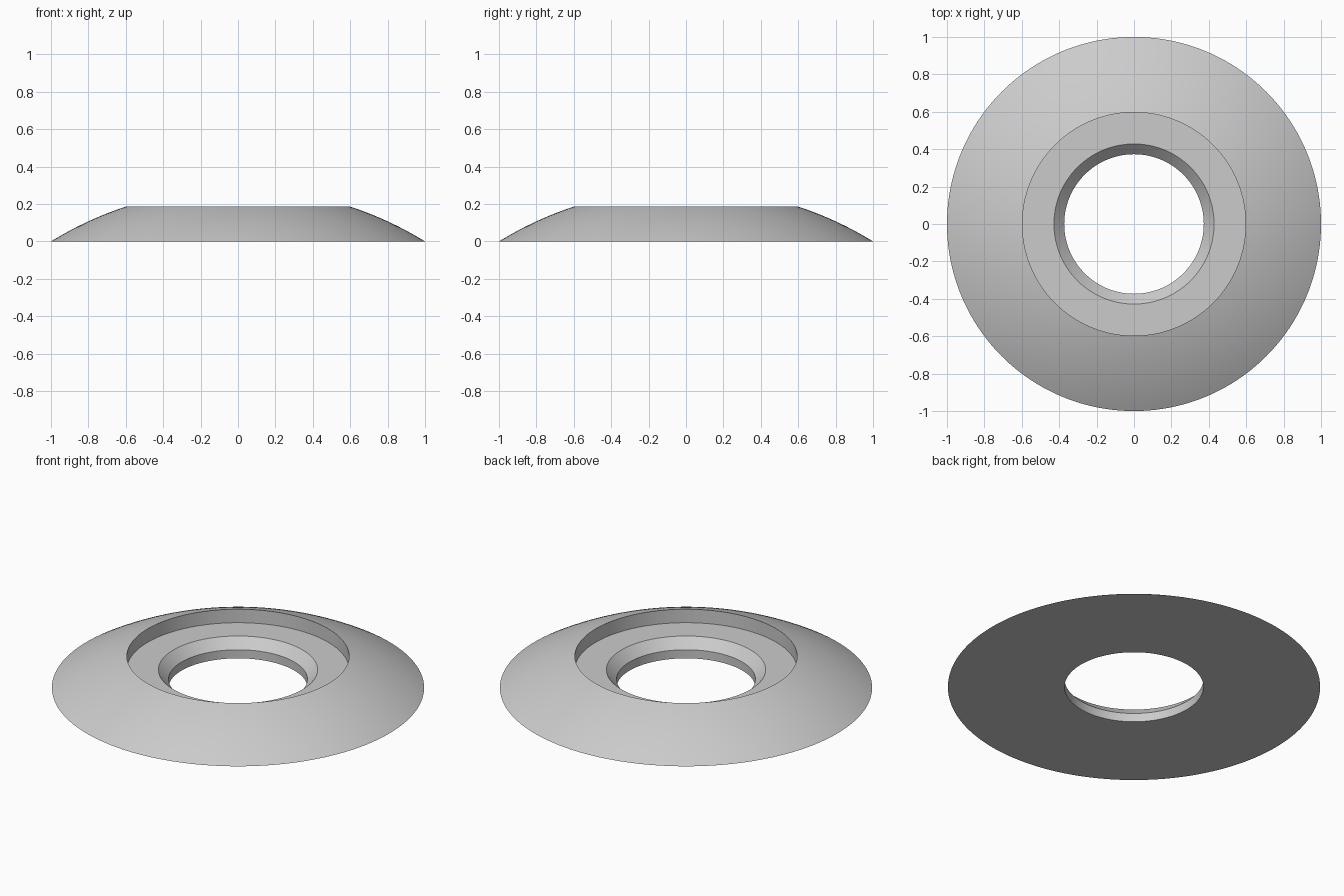
import bpy, bmesh, math

cube = bpy.data.objects.get("Cube")
if cube:
    bpy.data.objects.remove(cube, do_unlink=True)

# Main dimensions
OUTER, RIM, LEDGE, BORE = 1.0, 0.597, 0.428, 0.373
TOP, LEDGE_Z, BEVEL_Z = 0.187, 0.107, 0.051
SEGMENTS, DOME_STEPS = 160, 16

# Dome: part of a sphere centred on the axis, through the outer edge and the rim
drop = (OUTER**2 - RIM**2 - TOP**2) / (2 * TOP)
radius = math.hypot(OUTER, drop)
start, end = math.acos(OUTER / radius), math.acos(RIM / radius)
profile = []
for i in range(DOME_STEPS + 1):
    a = start + (end - start) * i / DOME_STEPS
    profile.append((radius * math.cos(a), radius * math.sin(a) - drop))

# Recess wall, flat ledge, bevel and bore
profile += [(RIM, LEDGE_Z), (LEDGE, LEDGE_Z), (BORE, BEVEL_Z), (BORE, 0)]

# Turn the closed profile around the axis
bm = bmesh.new()
verts = [bm.verts.new((r, 0, z)) for r, z in profile]
edges = [bm.edges.new((v, verts[i - 1])) for i, v in enumerate(verts)]
bmesh.ops.spin(bm, geom=verts + edges, cent=(0, 0, 0), axis=(0, 0, 1),
               angle=math.tau, steps=SEGMENTS, use_duplicate=False)
bmesh.ops.remove_doubles(bm, verts=bm.verts, dist=0.0001)
bmesh.ops.recalc_face_normals(bm, faces=bm.faces)
mesh = bpy.data.meshes.new("domed_ring")
bm.to_mesh(mesh)
bm.free()

ring = bpy.data.objects.new("domed_ring", mesh)
bpy.context.collection.objects.link(ring)

# Plain grey
grey = bpy.data.materials.new("light_grey")
grey.use_nodes = True
color = (0.6, 0.6, 0.6, 1)
grey.diffuse_color = color
grey.node_tree.nodes["Principled BSDF"].inputs["Base Color"].default_value = color
mesh.materials.append(grey)

# Smooth dome and walls with crisp edges
bpy.ops.object.select_all(action="DESELECT")
ring.select_set(True)
bpy.context.view_layer.objects.active = ring
bpy.ops.object.shade_smooth_by_angle(angle=math.radians(25))
